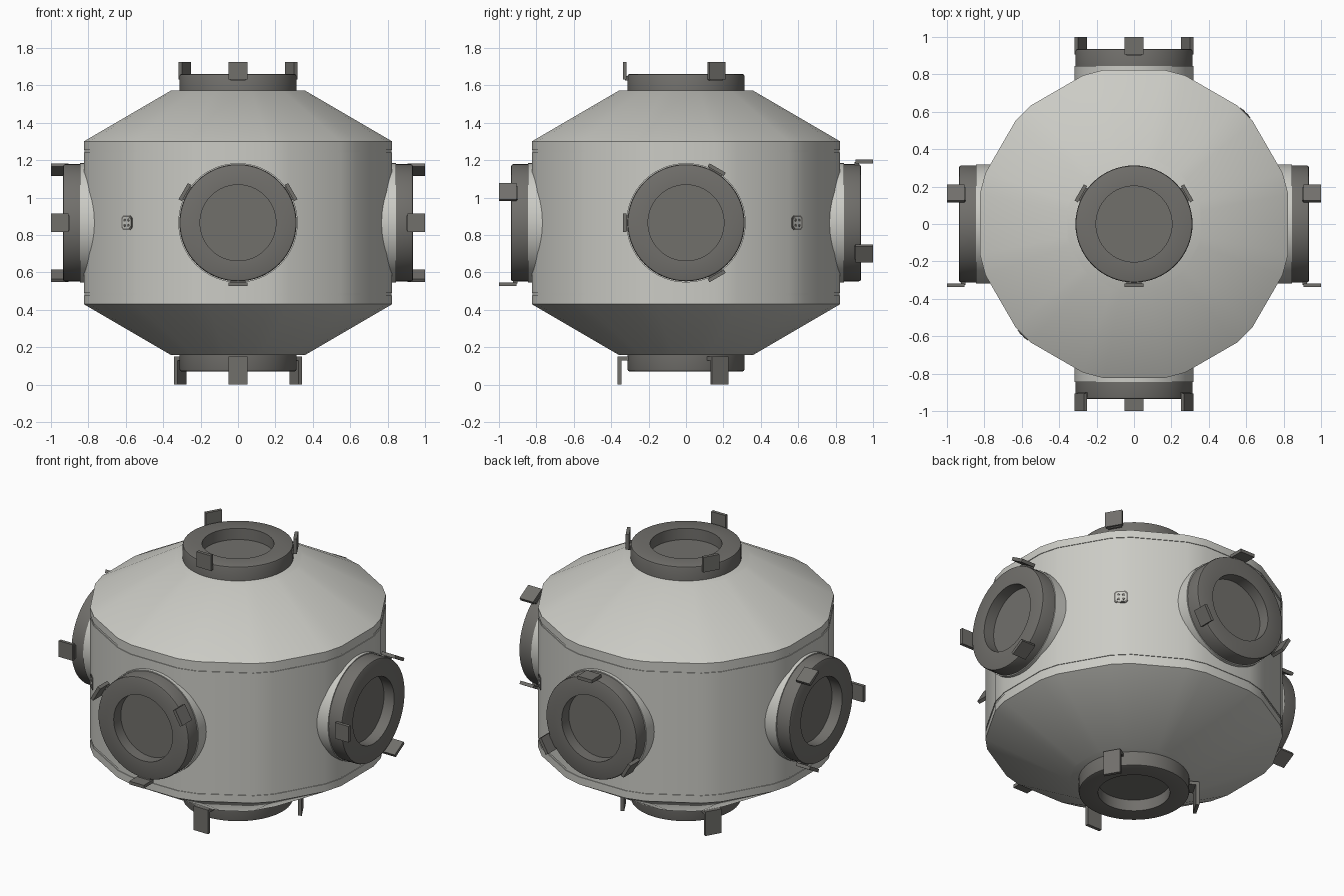
import bpy
import bmesh
from math import cos, sin, radians
from mathutils import Matrix, Vector

cube = bpy.data.objects.get("Cube")
if cube:
    bpy.data.objects.remove(cube, do_unlink=True)


def material(name, colour):
    mat = bpy.data.materials.new(name)
    mat.use_nodes = True
    mat.diffuse_color = (*colour, 1)
    bsdf = mat.node_tree.nodes["Principled BSDF"]
    bsdf.inputs["Base Color"].default_value = (*colour, 1)
    bsdf.inputs["Roughness"].default_value = 0.6
    return mat


HULL = material("hull light grey", (0.60, 0.60, 0.56))
DARK = material("port dark grey", (0.165, 0.16, 0.148))

MID_Z = 0.865
ROUND = [360 * i / 64 for i in range(64)]
# Twelve sides with chamfered corners
TWELVE = [15 + 30 * k + d for k in range(12) for d in (-4, 4)]
ROUNDED_SQUARE = [45 + 90 * k + d for k in range(4) for d in (-12, 0, 12)]


def finish(name, bm, mat, matrix):
    bmesh.ops.recalc_face_normals(bm, faces=bm.faces)
    mesh = bpy.data.meshes.new(name)
    bm.to_mesh(mesh)
    bm.free()
    mesh.materials.append(mat)
    obj = bpy.data.objects.new(name, mesh)
    bpy.context.collection.objects.link(obj)
    obj.matrix_world = matrix
    bpy.ops.object.select_all(action="DESELECT")
    obj.select_set(True)
    bpy.context.view_layer.objects.active = obj
    bpy.ops.object.shade_smooth_by_angle(angle=radians(30))
    return obj


def lathe(name, angles, profile, mat, matrix=Matrix()):
    """Sweep (radius, height) points through the angles and cap both ends."""
    bm = bmesh.new()
    rings = [[bm.verts.new((r * cos(radians(a)), r * sin(radians(a)), z))
              for a in angles] for r, z in profile]
    n = len(angles)
    for low, high in zip(rings, rings[1:]):
        for i in range(n):
            j = (i + 1) % n
            bm.faces.new((low[i], low[j], high[j], high[i]))
    bm.faces.new(rings[0][::-1])
    bm.faces.new(rings[-1])
    return finish(name, bm, mat, matrix)


def boxes(name, parts, mat, matrix):
    """Join (centre, size) boxes into one object."""
    bm = bmesh.new()
    for centre, size in parts:
        bmesh.ops.create_cube(
            bm, size=1, matrix=Matrix.Translation(centre) @ Matrix.Diagonal((*size, 1)))
    return finish(name, bm, mat, matrix)


def frame(origin, axis, key):
    """Local z along axis, local -y along key."""
    z, y = Vector(axis), -Vector(key)
    rot = Matrix((y.cross(z), y, z)).transposed().to_4x4()
    return Matrix.Translation(origin) @ rot


# Hull: faceted drum, two cones, and a fine groove near each rim
WALL, CAP, GROOVE = 0.84, 0.365, 0.836
half = [(WALL, 0.375), (WALL, 0.39), (WALL, 0.435), (CAP, 0.707)]
upper = [(WALL, 0.375), (GROOVE, 0.375), (GROOVE, 0.389), (WALL, 0.389),
         (WALL, 0.435), (CAP, 0.707)]
profile = [(r, -z) for r, z in reversed(upper)] + upper
lathe("hull", TWELVE, profile, HULL, Matrix.Translation((0, 0, MID_Z)))

# Docking ports: name, axis, key direction of the tabs, base distance
PORTS = [
    ("front", (0, -1, 0), (0, 0, -1), 0.845),
    ("back", (0, 1, 0), (0, 0, 1), 0.845),
    ("left", (1, 0, 0), (0, -1, 0), 0.845),
    ("right", (-1, 0, 0), (0, -1, 0), 0.845),
    ("top", (0, 0, 1), (0, -1, 0), 0.705),
    ("bottom", (0, 0, -1), (0, -1, 0), 0.705),
]
RING = [(0.313, -0.01), (0.313, 0.079), (0.310, 0.087), (0.303, 0.09),
        (0.203, 0.09), (0.203, 0.02)]

for side, axis, key, dist in PORTS:
    base = frame(Vector((0, 0, MID_Z)) + Vector(axis) * dist, axis, key)
    lathe(side + "_port_ring", ROUND, RING, DARK, base)
    if axis[2] == 0:
        lathe(side + "_port_neck", ROUND, [(0.319, -0.15), (0.319, 0)], HULL, base)

    # Guide tabs: longer, stood-off ones below
    if side == "bottom":
        tab = [((0, -0.356, 0.085), (0.1, 0.02, 0.15)),
               ((0, -0.33, 0.02), (0.1, 0.05, 0.02))]
    else:
        tab = [((0, -0.328, 0.108), (0.1, 0.02, 0.094)),
               ((0, -0.315, 0.068), (0.08, 0.02, 0.026))]
    for i in range(3):
        boxes(f"{side}_guide_tab_{i + 1}", tab, DARK,
              base @ Matrix.Rotation(radians(120 * i), 4, "Z"))

# Sockets on two opposite corners of the drum
for name, angle in (("back_left", 45), ("front_right", 225)):
    out = (cos(radians(angle)), sin(radians(angle)), 0)
    base = frame(Vector((0, 0, MID_Z)) + Vector(out) * 0.838, out, (0, 0, -1))
    lathe(name + "_socket_frame", ROUNDED_SQUARE, [(0.046, -0.004), (0.046, 0.004)],
          DARK, base)
    lathe(name + "_socket_plate", ROUNDED_SQUARE, [(0.036, 0), (0.036, 0.006)],
          HULL, base)
    for i in range(4):
        spot = Matrix.Rotation(radians(45 + 90 * i), 4, "Z") @ Vector((0.02, 0, 0))
        lathe(f"{name}_socket_pin_{i + 1}", ROUND[::8], [(0.008, 0), (0.008, 0.008)],
              DARK, base @ Matrix.Translation(spot))
